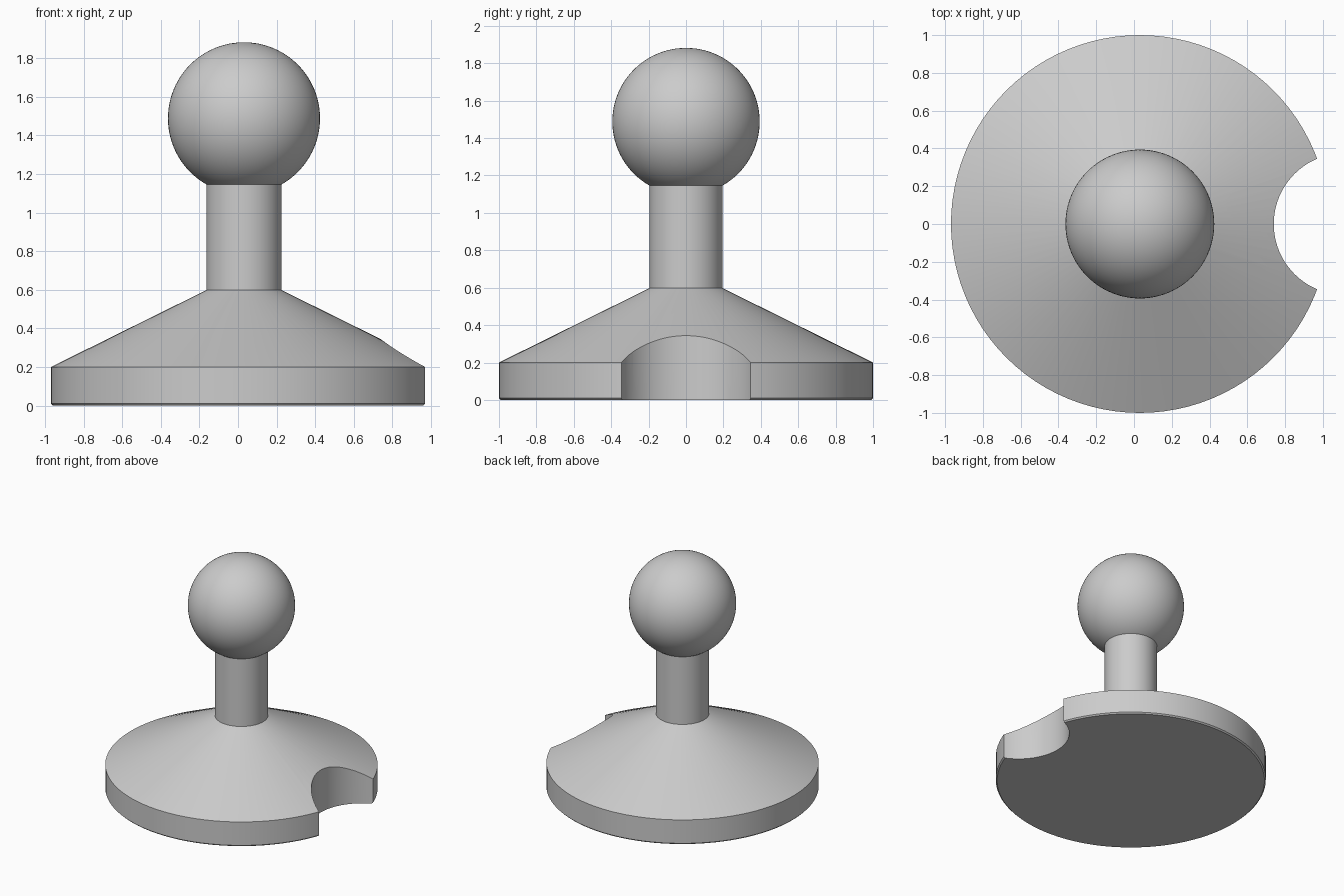
import bpy
import bmesh
import math

AXIS_X = 0.031     # turning axis of the whole piece
SEGMENTS = 96

old = bpy.data.objects.get("Cube")
if old:
    bpy.data.objects.remove(old, do_unlink=True)

grey = bpy.data.materials.new("plain grey")
grey.use_nodes = True
grey.diffuse_color = (0.6, 0.6, 0.6, 1)
grey.node_tree.nodes["Principled BSDF"].inputs["Base Color"].default_value = grey.diffuse_color


def add_object(name, bm, x):
    bmesh.ops.recalc_face_normals(bm, faces=bm.faces)
    mesh = bpy.data.meshes.new(name)
    bm.to_mesh(mesh)
    bm.free()
    mesh.materials.append(grey)
    obj = bpy.data.objects.new(name, mesh)
    obj.location.x = x
    bpy.context.collection.objects.link(obj)
    return obj


def turned(name, profile, x=AXIS_X):
    """Closed solid turned from (radius, height) points, bottom to top."""
    bm = bmesh.new()
    rings = []
    for r, z in profile:
        angles = [2 * math.pi * i / SEGMENTS for i in range(SEGMENTS)]
        rings.append([bm.verts.new((r * math.cos(a), r * math.sin(a), z)) for a in angles])
    for low, high in zip(rings, rings[1:]):
        for i in range(SEGMENTS):
            j = (i + 1) % SEGMENTS
            bm.faces.new((low[i], low[j], high[j], high[i]))
    bm.faces.new(rings[0][::-1])
    bm.faces.new(rings[-1])
    return add_object(name, bm, x)


def smooth(obj):
    bpy.ops.object.select_all(action='DESELECT')
    obj.select_set(True)
    bpy.context.view_layer.objects.active = obj
    bpy.ops.object.shade_smooth_by_angle(angle=math.radians(20))


# Sloped base with a tiny chamfer round its foot
base = turned("base", [(0.99, 0), (1, 0.01), (1, 0.2), (0.195, 0.598)])

# Round notch through the rim
cutter = turned("notch_cutter", [(0.375, -0.3), (0.375, 0.8)], 1.115)
cutter.hide_render = True
notch = base.modifiers.new("notch", 'BOOLEAN')
notch.operation = 'DIFFERENCE'
notch.solver = 'EXACT'
notch.object = cutter
bpy.context.view_layer.objects.active = base
bpy.ops.object.modifier_apply(modifier=notch.name)
bpy.data.objects.remove(cutter, do_unlink=True)

# Column, sunk a little into the base and the ball
column = turned("column", [(0.195, 0.59), (0.195, 1.16)])

# Ball on top
ball_mesh = bmesh.new()
bmesh.ops.create_uvsphere(ball_mesh, u_segments=SEGMENTS, v_segments=48, radius=0.394)
ball = add_object("ball", ball_mesh, AXIS_X)
ball.location.z = 1.488

for part in (base, column, ball):
    smooth(part)
